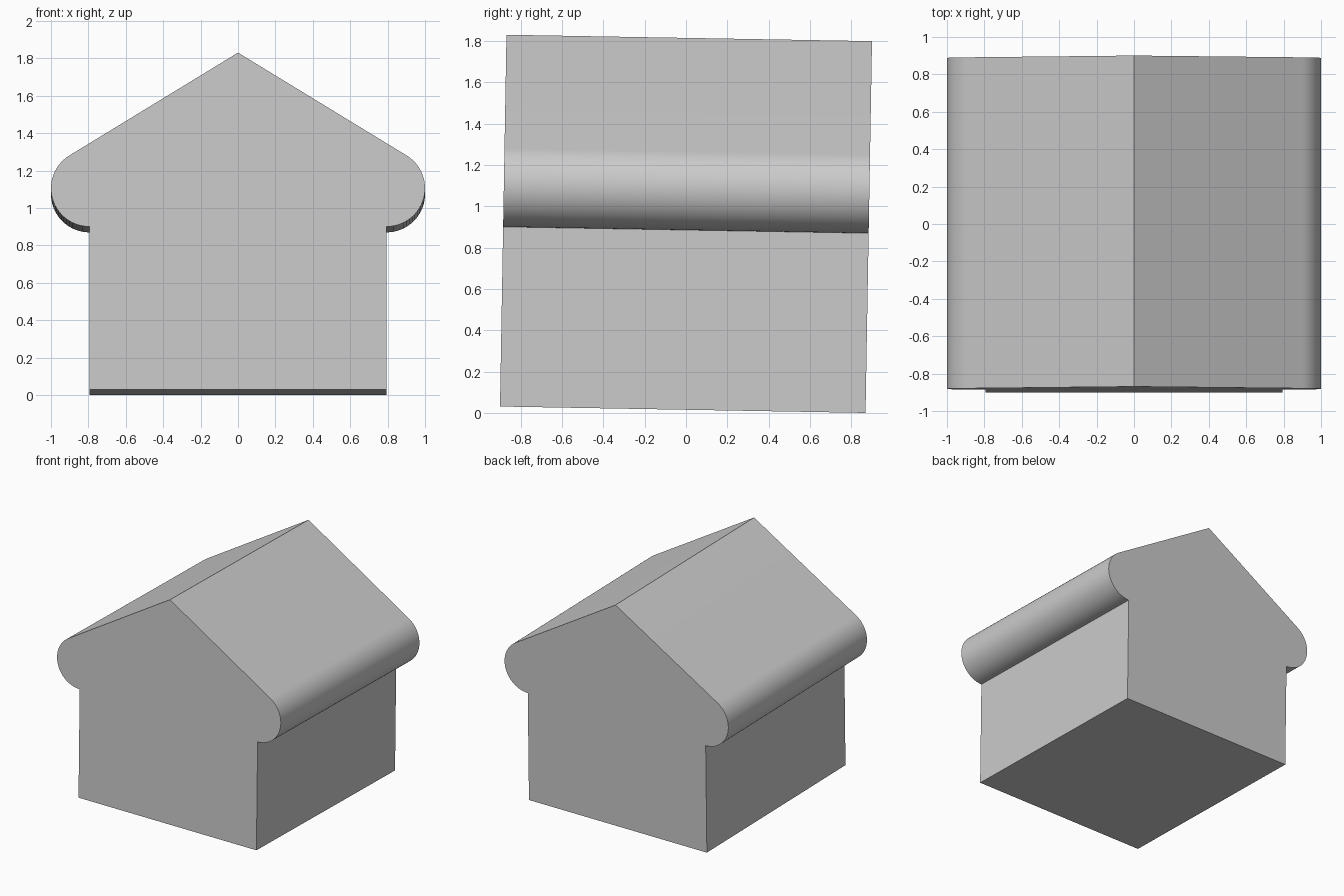
import bpy, bmesh, math
from mathutils import Matrix

if "Cube" in bpy.data.objects:
    bpy.data.objects.remove(bpy.data.objects["Cube"], do_unlink=True)

WALL, RIDGE, DEPTH = 0.795, 1.80, 1.77   # half width, height, length
EAVE_Z, EAVE_R = 1.075, 0.205            # centre and radius of rounded eaves
TILT = math.radians(-1)                  # whole house leans slightly back
SEGMENTS = 28

grey = bpy.data.materials.new("plain grey")
grey.use_nodes = True
colour = (0.6, 0.6, 0.6, 1)
grey.diffuse_color = colour
grey.node_tree.nodes["Principled BSDF"].inputs["Base Color"].default_value = colour

# Gable outline: wall, rounded eave tangent to the roof slope, ridge, mirrored
slope_end = math.pi / 2 - math.atan2(RIDGE - EAVE_Z, WALL) \
    + math.asin(EAVE_R / math.hypot(WALL, RIDGE - EAVE_Z))
# direction of the slope's normal, measured from the horizontal
slope_end = math.radians(90) - (math.radians(90) - slope_end)
slope_end = min(slope_end, math.radians(58.6))
half = [(WALL, 0)]
for i in range(SEGMENTS + 1):
    a = -math.pi / 2 + (slope_end + math.pi / 2) * i / SEGMENTS
    half.append((WALL + EAVE_R * math.cos(a), EAVE_Z + EAVE_R * math.sin(a)))
outline = half + [(0, RIDGE)] + [(-x, z) for x, z in reversed(half)]

# House solid: extrude the gable front to back
bm = bmesh.new()
front = bm.faces.new([bm.verts.new((x, -DEPTH / 2, z)) for x, z in outline])
back = bmesh.ops.extrude_face_region(bm, geom=[front])["geom"]
bmesh.ops.translate(bm, vec=(0, DEPTH, 0),
                    verts=[v for v in back if isinstance(v, bmesh.types.BMVert)])
bmesh.ops.recalc_face_normals(bm, faces=bm.faces)

# Lean, then centre and rest on the ground
bm.transform(Matrix.Rotation(TILT, 4, 'X'))
ys = [v.co.y for v in bm.verts]
low = min(v.co.z for v in bm.verts)
bm.transform(Matrix.Translation((0, -(min(ys) + max(ys)) / 2, -low)))

mesh = bpy.data.meshes.new("house")
bm.to_mesh(mesh)
bm.free()
mesh.materials.append(grey)
house = bpy.data.objects.new("house", mesh)
bpy.context.collection.objects.link(house)
bpy.context.view_layer.objects.active = house
house.select_set(True)
bpy.ops.object.shade_smooth_by_angle(angle=math.radians(30))
